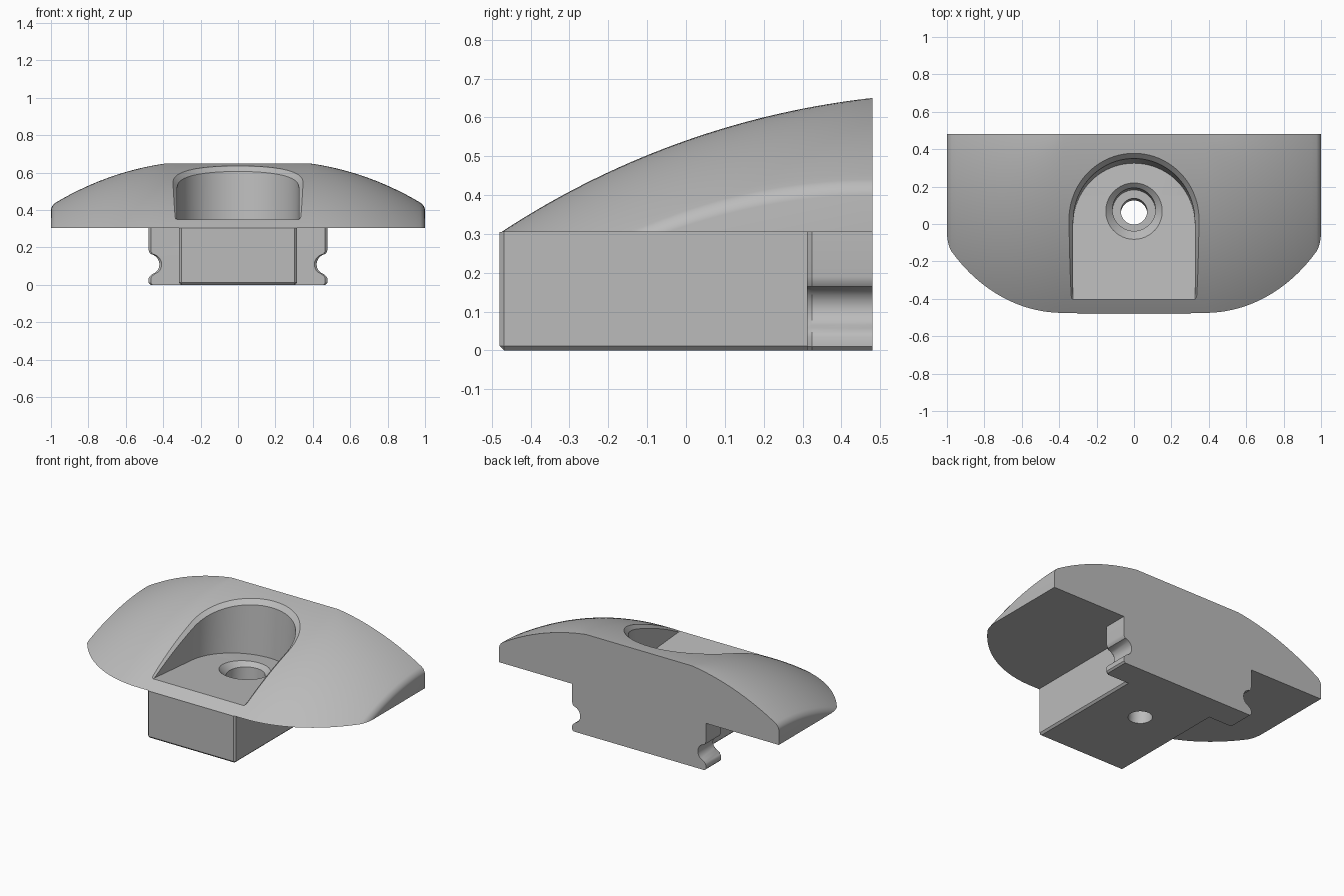
import bpy, bmesh
from math import sqrt, sin, cos, pi

if "Cube" in bpy.data.objects:
    bpy.data.objects.remove(bpy.data.objects["Cube"])

grey = bpy.data.materials.new("plain grey")
grey.use_nodes = True
grey.diffuse_color = (0.5, 0.5, 0.5, 1)
grey.node_tree.nodes["Principled BSDF"].inputs["Base Color"].default_value = (0.5, 0.5, 0.5, 1)

BASE, BACK, FRONT = 0.305, 0.48, -0.48
FLAT, SQUASH = 0.38, 1.21          # straight middle, then elliptical ends
ARC_D, ARC_Z, ARC_R = -0.242, -1.5145, 2.178   # circle of the domed profile
TILT = 0.08                        # lean of the pocket and screw hole
FILLET = 0.025


def make(name, bm):
    bmesh.ops.recalc_face_normals(bm, faces=bm.faces[:])
    mesh = bpy.data.meshes.new(name)
    bm.to_mesh(mesh)
    bm.free()
    obj = bpy.data.objects.new(name, mesh)
    bpy.context.collection.objects.link(obj)
    mesh.materials.append(grey)
    return obj


def loft(name, rings):
    """Closed solid through rings of equal point count."""
    bm = bmesh.new()
    loops = [[bm.verts.new(p) for p in ring] for ring in rings]
    n = len(loops[0])
    for a, b in zip(loops, loops[1:]):
        for i in range(n):
            j = (i + 1) % n
            bm.faces.new((a[i], a[j], b[j], b[i]))
    bm.faces.new(loops[0][::-1])
    bm.faces.new(loops[-1])
    return make(name, bm)


def side_drop(x):
    t = max(0, (abs(x) - 1 + FILLET) / FILLET)
    return FILLET * (1 - sqrt(max(0, 1 - t * t)))


def side_reach(x):
    return max(0, abs(x) - FLAT) * SQUASH


def dome(x, y):
    d = sqrt(side_reach(x) ** 2 + (BACK - y) ** 2)
    return ARC_Z + sqrt(ARC_R ** 2 - (d - ARC_D) ** 2) - side_drop(x)


def front_edge(x):
    z = BASE + side_drop(x)
    d = ARC_D + sqrt(ARC_R ** 2 - (z - ARC_Z) ** 2)
    return BACK - sqrt(d * d - side_reach(x) ** 2)


def floor_z(y):
    return 0.35 - TILT * (y + 0.41)


# Domed cap: top and bottom grids sharing the front edge
half = [FLAT * i / 4 for i in range(1, 5)]
half += [FLAT + (1 - FILLET - FLAT) * i / 24 for i in range(1, 25)]
half += [1 - FILLET + FILLET * sin(pi / 2 * i / 6) for i in range(1, 7)]
xs = [-x for x in reversed(half)] + [0] + half
ROWS = 32
bm = bmesh.new()
tops, bottoms = [], []
for x in xs:
    f = front_edge(x)
    ys = [f + (BACK - f) * j / ROWS for j in range(ROWS + 1)]
    top = [bm.verts.new((x, y, dome(x, y) if j else BASE)) for j, y in enumerate(ys)]
    tops.append(top)
    bottoms.append([top[0], bm.verts.new((x, BACK, BASE))])
for i in range(len(xs) - 1):
    a, b = tops[i], tops[i + 1]
    for j in range(ROWS):
        bm.faces.new((a[j], b[j], b[j + 1], a[j + 1]))
    c, d = bottoms[i], bottoms[i + 1]
    bm.faces.new((c[0], c[1], d[1], d[0]))
    bm.faces.new((a[-1], b[-1], d[1], c[1]))
for k in (0, -1):
    bm.faces.new(tops[k] + [bottoms[k][1]])
cap = make("domed_cap", bm)

# Mounting block with small chamfers everywhere but the top
bm = bmesh.new()
bmesh.ops.create_cube(bm, size=1)
for v in bm.verts:
    v.co.x *= 0.63
    v.co.y = FRONT if v.co.y < 0 else 0.335
    v.co.z = 0 if v.co.z < 0 else BASE
edges = [e for e in bm.edges if min(v.co.z for v in e.verts) == 0]
bmesh.ops.bevel(bm, geom=edges, offset=0.012, segments=1, affect="EDGES")
block = make("mounting_block", bm)

# Rear flange with a rounded groove down each side
side = [(0.468, 0), (0.478, 0.01), (0.478, 0.035), (0.472, 0.046)]
side += [(0.475 - 0.055 * sin(pi * t / 10), 0.11 - 0.055 * cos(pi * t / 10)) for t in range(1, 10)]
side += [(0.468, 0.165), (0.476, 0.177), (0.478, 0.19), (0.478, BASE)]


def flange_ring(y, inset):
    right = [(x - inset, y, z) for x, z in side]
    return right + [(-x, y, z) for x, y, z in reversed(right)]


flange = loft("rear_flange", [flange_ring(0.312, 0.012), flange_ring(0.324, 0), flange_ring(BACK, 0)])


# Arched pocket cutter with a chamfered rim that follows the dome
def arch(r):
    run = [-0.6 + 0.6 * i / 20 for i in range(20)]
    pts = [(r, y) for y in run]
    pts += [(r * cos(pi * i / 40), r * sin(pi * i / 40)) for i in range(41)]
    return pts + [(-r, y) for y in reversed(run)]


def leaned(x, y, z):
    return (x, y + TILT * (z - floor_z(y)), z)


inner, outer = arch(0.325), arch(0.365)
rim = [leaned(x, y, max(dome(x, y + 0.025) - 0.025, floor_z(y) + 0.0005)) for x, y in inner]
lip = [leaned(x, y, max(dome(x, y + 0.025) + 0.015, floor_z(y) + 0.002)) for x, y in outer]
pocket = loft("pocket_cutter", [
    [(x, y, floor_z(y)) for x, y in inner], rim, lip, [(x, y, 1) for x, y, z in lip]])

# Countersunk screw hole cutter
steps = [(0.33, 0.17), (0.30, 0.14), (0.275, 0.115), (0.14, 0.115), (0.14, 0.07), (-0.05, 0.07)]
hole = loft("screw_hole_cutter", [
    [(r * cos(pi * i / 24), 0.08 + TILT * (z - 0.302) + r * sin(pi * i / 24), z) for i in range(48)]
    for z, r in steps])

# Cut the parts, then shade them
for cutter in (pocket, hole):
    cutter.hide_render = True
for part in (cap, block, flange):
    bpy.ops.object.select_all(action="DESELECT")
    part.select_set(True)
    bpy.context.view_layer.objects.active = part
    for cutter in (pocket, hole):
        if part is flange and cutter is hole:
            continue
        mod = part.modifiers.new("cut", "BOOLEAN")
        mod.operation = "DIFFERENCE"
        mod.solver = "EXACT"
        mod.object = cutter
        bpy.ops.object.modifier_apply(modifier=mod.name)
    bpy.ops.object.shade_smooth_by_angle(angle=pi / 6)
for cutter in (pocket, hole):
    bpy.data.objects.remove(cutter)
